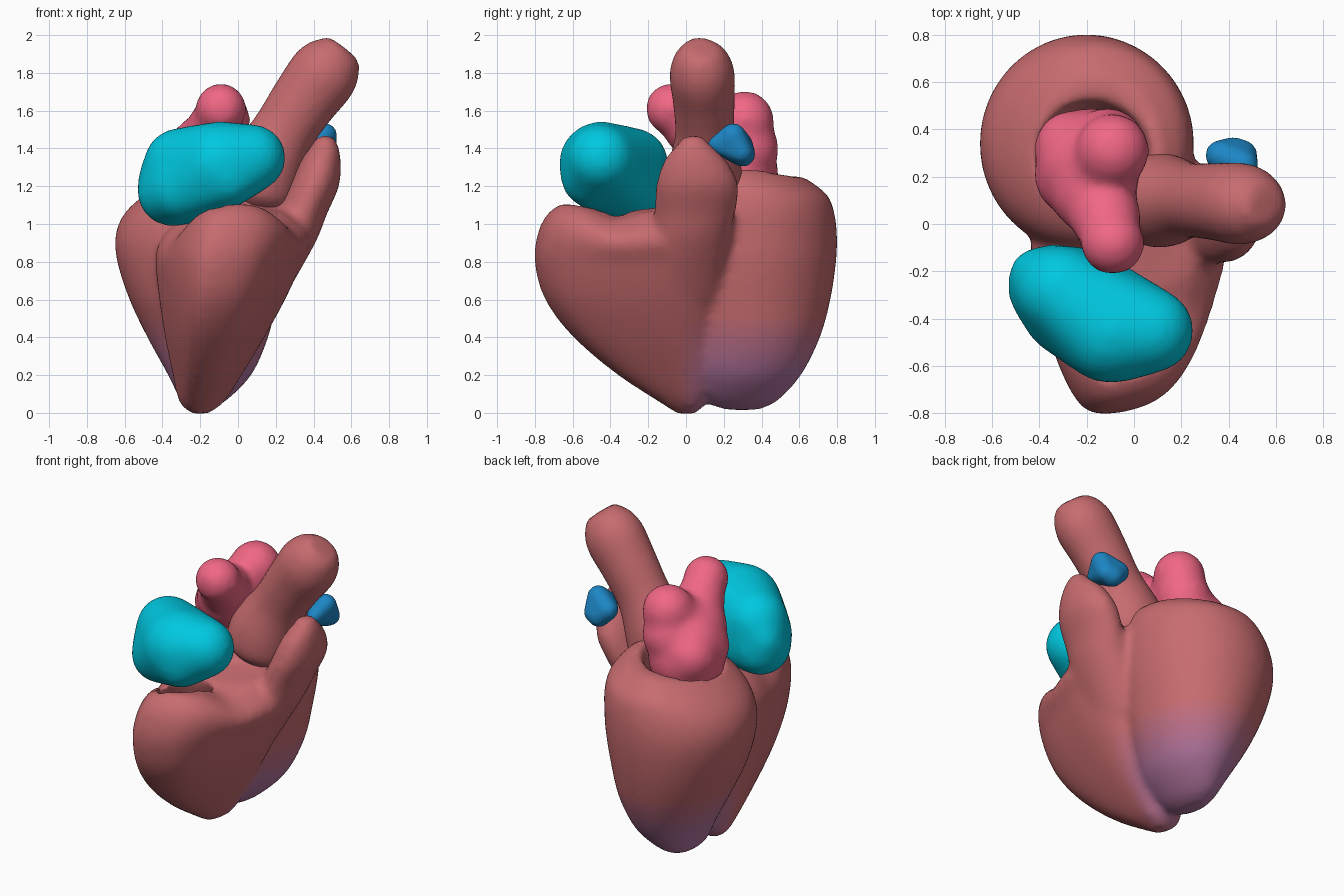
import bpy, bmesh, math
from mathutils import Vector

if "Cube" in bpy.data.objects:
    bpy.data.objects.remove(bpy.data.objects["Cube"])

TAU = math.tau


def material(name, rgb):
    m = bpy.data.materials.new(name)
    m.diffuse_color = (*rgb, 1)
    m.use_nodes = True
    m.node_tree.nodes["Principled BSDF"].inputs["Base Color"].default_value = m.diffuse_color
    return m


def catmull(p0, p1, p2, p3, t):
    return tuple(0.5 * (2*b + (c-a)*t + (2*a-5*b+4*c-d)*t*t + (3*b-a-3*c+d)*t**3)
                 for a, b, c, d in zip(p0, p1, p2, p3))


def smooth_path(pts, steps, closed=False):
    n, out = len(pts), []
    pick = (lambda i: pts[i % n]) if closed else (lambda i: pts[min(max(i, 0), n-1)])
    for i in range(n if closed else n-1):
        out += [catmull(pick(i-1), pick(i), pick(i+1), pick(i+2), k/steps) for k in range(steps)]
    return out if closed else out + [pts[-1]]


def skin(bm, rings):
    loops = [[bm.verts.new(p) for p in r] for r in rings]
    n = len(loops[0])
    for a, b in zip(loops, loops[1:]):
        for i in range(n):
            bm.faces.new((a[i], a[(i+1) % n], b[(i+1) % n], b[i]))
    for end, flip in ((loops[0], -1), (loops[-1], 1)):
        mid = bm.verts.new(sum((v.co for v in end), Vector()) / n)
        for i in range(n):
            bm.faces.new((end[i], end[(i+1) % n], mid)[::flip])


def loft(bm, sections, profile, lift=lambda x, y, z: 0):
    # each section: z, x min, x max, y min, y max
    rings = []
    for z, x0, x1, y0, y1 in smooth_path(sections, 4):
        flat = [((x0+x1)/2 + u*(x1-x0)/2, (y0+y1)/2 + v*(y1-y0)/2, z) for u, v in profile]
        rings.append([(x, y, z + lift(x, y, z)) for x, y, z in flat])
    skin(bm, rings)


def tube(bm, pts):
    path = smooth_path(pts, 5)
    rings = []
    for i, (x, y, z, r) in enumerate(path):
        d = Vector(path[min(i+1, len(path)-1)][:3]) - Vector(path[max(i-1, 0)][:3])
        side = d.cross(Vector((0, 1, 0))).normalized()
        up = side.cross(d).normalized()
        rings.append([Vector((x, y, z)) + r*(side*math.cos(a) + up*0.93*math.sin(a))
                      for a in (TAU*k/32 for k in range(32))])
    skin(bm, rings)


def balls(bm, spheres):
    for x, y, z, r in spheres:
        g = bmesh.ops.create_icosphere(bm, subdivisions=3, radius=r)
        bmesh.ops.translate(bm, verts=g['verts'], vec=(x, y, z))


def hull(bm, spheres):
    balls(bm, spheres)
    bmesh.ops.delete(bm, geom=bm.edges[:], context='EDGES_FACES')
    bmesh.ops.convex_hull(bm, input=bm.verts[:])
    bmesh.ops.delete(bm, geom=[v for v in bm.verts if not v.link_faces], context='VERTS')


def to_object(name, bm):
    bmesh.ops.recalc_face_normals(bm, faces=bm.faces)
    me = bpy.data.meshes.new(name)
    bm.to_mesh(me)
    bm.free()
    ob = bpy.data.objects.new(name, me)
    bpy.context.collection.objects.link(ob)
    return ob


def sculpt(ob, voxel, rounds, mats, cutter=None):
    def remesh():
        m = ob.modifiers.new('fuse', 'REMESH')
        m.mode, m.voxel_size, m.use_smooth_shade = 'VOXEL', voxel, True
    remesh()
    if cutter:
        b = ob.modifiers.new('hollow', 'BOOLEAN')
        b.object, b.operation, b.solver = cutter, 'DIFFERENCE', 'EXACT'
        remesh()
    s = ob.modifiers.new('soften', 'SMOOTH')
    s.factor, s.iterations = 0.5, rounds
    # bake the modifiers into the mesh
    bpy.context.view_layer.update()
    dg = bpy.context.evaluated_depsgraph_get()
    me = bpy.data.meshes.new_from_object(ob.evaluated_get(dg))
    ob.modifiers.clear()
    ob.data = me
    me.materials.clear()
    for m in mats:
        me.materials.append(m)
    for p in me.polygons:
        p.use_smooth = True


def rear_tilt(x, y, z):
    side = .16 * (x - .05) - .22 * max(0, x + y - .45)
    return side * max(0, z - .9) / .38


def front_tilt(x, y, z):
    dip = .65*(x - .02)**2 + .06*math.exp(-((y + .38)/.14)**2)
    return -dip * max(0, z - .8) / .28


circle = [(math.cos(TAU*k/48), math.sin(TAU*k/48)) for k in range(48)]
crescent = smooth_path([(-1, .4), (-.9, -.1), (-.7, -.6), (-.45, -.94), (-.15, -1), (.3, -.9),
                        (.6, -.64), (.85, -.16), (1, .4), (.8, .84), (.05, 1), (-.7, .8)], 4, True)

wall_rgb, scar_rgb = (.57, .148, .158), (.44, .175, .345)
steps = 8
wall = [material(f'muscle_{i}', [a + (b-a)*i/(steps-1) for a, b in zip(wall_rgb, scar_rgb)])
        for i in range(steps)]

# ventricle walls: rear chamber, front chamber and rising outflow
bm = bmesh.new()
loft(bm, [(.015, -.24, -.16, .22, .38), (.06, -.3, -.07, .1, .48), (.2, -.37, .07, .02, .61),
          (.4, -.48, .16, -.04, .71), (.6, -.575, .205, -.1, .765), (.8, -.64, .24, -.12, .795),
          (.95, -.65, .25, -.12, .8), (1.1, -.61, .25, -.1, .785), (1.21, -.52, .21, -.05, .745),
          (1.29, -.4, .1, .06, .62)], circle, rear_tilt)
loft(bm, [(-.005, -.24, -.16, -.05, .05), (.05, -.31, -.08, -.13, .1), (.2, -.345, .02, -.36, .16),
          (.4, -.385, .14, -.595, .18), (.6, -.415, .25, -.745, .2), (.8, -.435, .34, -.8, .22),
          (.95, -.425, .39, -.785, .22), (1.05, -.38, .36, -.74, .17), (1.11, -.3, .25, -.67, .05)],
     crescent, front_tilt)
loft(bm, [(.6, .0, .24, -.25, .18), (.9, .1, .41, -.2, .23), (1.05, .2, .47, -.17, .26),
          (1.2, .27, .535, -.16, .28), (1.33, .33, .545, -.12, .22), (1.42, .39, .53, -.05, .13),
          (1.47, .42, .5, -.01, .09)], circle)
ventricles = to_object('ventricle_walls', bm)

# hollows of both chambers
bm = bmesh.new()
loft(bm, [(.3, -.25, -.08, .2, .4), (.6, -.37, .02, .1, .52), (.95, -.38, .03, .08, .47),
          (1.1, -.38, .03, .07, .47), (1.2, -.42, .05, .06, .51), (1.34, -.48, .09, .03, .57)], circle)
loft(bm, [(.35, -.24, .0, -.42, -.14), (.6, -.3, .13, -.62, -.18), (.9, -.29, .17, -.68, -.26),
          (1.05, -.22, .06, -.64, -.3), (1.3, -.22, .06, -.64, -.3)], crescent)
hollows = to_object('chamber_hollows', bm)
hollows.hide_render = True
sculpt(ventricles, .022, 6, wall, hollows)
bpy.data.objects.remove(hollows)

# violet patch fading upward around the rear tip
for p in ventricles.data.polygons:
    c = p.center
    w = min(1, max(0, (.52 - c.z)/.3)) * min(1, max(0, (c.y + .05)/.18))
    p.material_index = round(w*(steps-1))

# great artery leaning to the right
bm = bmesh.new()
tube(bm, [(.07, .1, 1.09, .13), (.09, .1, 1.16, .205), (.13, .1, 1.29, .21), (.23, .1, 1.47, .17),
          (.34, .095, 1.64, .175), (.45, .085, 1.79, .185), (.507, .075, 1.88, .155),
          (.535, .07, 1.93, .105), (.545, .07, 1.945, .06)])
sculpt(to_object('great_artery', bm), .02, 4, [wall[0]])

# rear atrium with two lobes
bm = bmesh.new()
balls(bm, [(-.09, -.08, 1.61, .14), (-.12, .03, 1.51, .155), (-.17, .14, 1.4, .19),
           (-.2, .24, 1.34, .215), (-.18, .28, 1.25, .215), (-.09, .31, 1.55, .16), (-.2, .25, 1.2, .21),
           (-.26, .32, 1.3, .165), (-.11, .33, 1.4, .165), (-.13, .23, 1.46, .16), (-.26, .2, 1.32, .165)])
sculpt(to_object('rear_atrium', bm), .022, 26, [material('rose', (.88, .135, .235))])

# front atrium
bm = bmesh.new()
hull(bm, [(-.35, -.27, 1.17, .185), (-.1, -.45, 1.32, .225), (.075, -.45, 1.35, .18),
          (-.31, -.28, 1.32, .19), (-.41, -.22, 1.24, .12), (-.3, -.38, 1.18, .17),
          (-.06, -.5, 1.25, .165), (-.2, -.26, 1.17, .16)])
sculpt(to_object('front_atrium', bm), .022, 20, [material('cyan', (.0, .58, .75))])

# small valve plug on the outflow
bm = bmesh.new()
hull(bm, [(.44, .16, 1.42, .045), (.46, .25, 1.47, .065), (.42, .3, 1.37, .068),
          (.365, .29, 1.42, .065), (.46, .295, 1.38, .06)])
sculpt(to_object('valve_plug', bm), .012, 10, [material('blue', (.012, .24, .56))])
